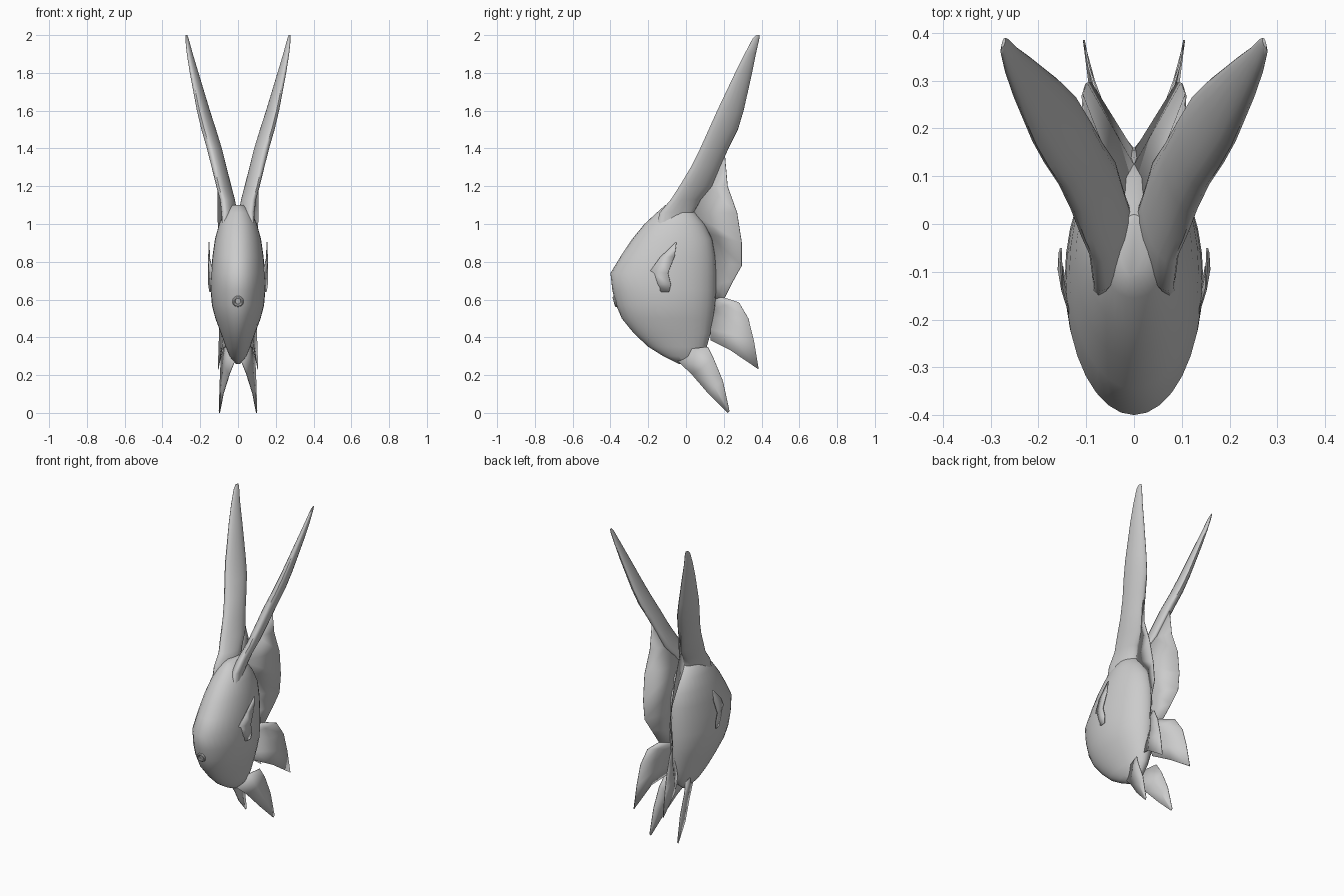
import bpy
import bmesh
import math
from mathutils import Vector

default_cube = bpy.data.objects.get("Cube")
if default_cube:
    bpy.data.objects.remove(default_cube, do_unlink=True)

grey = bpy.data.materials.new("plain grey")
grey.use_nodes = True
grey.diffuse_color = (0.6, 0.6, 0.6, 1)
grey.node_tree.nodes["Principled BSDF"].inputs["Base Color"].default_value = grey.diffuse_color


def finish(name, bm, angle=50):
    """Turn a bmesh into a smooth shaded object with the shared material."""
    bmesh.ops.recalc_face_normals(bm, faces=bm.faces)
    mesh = bpy.data.meshes.new(name)
    bm.to_mesh(mesh)
    bm.free()
    mesh.materials.append(grey)
    obj = bpy.data.objects.new(name, mesh)
    bpy.context.collection.objects.link(obj)
    bpy.ops.object.select_all(action="DESELECT")
    obj.select_set(True)
    bpy.context.view_layer.objects.active = obj
    bpy.ops.object.shade_smooth_by_angle(angle=math.radians(angle))
    return obj


def mirror(obj):
    obj.modifiers.new("other side", "MIRROR").use_axis[0] = True


def bridge(bm, rows, closed):
    """Fill quads between neighbouring rows of vertices."""
    for low, high in zip(rows, rows[1:]):
        count = len(low)
        for i in range(count if closed else count - 1):
            j = (i + 1) % count
            bm.faces.new((low[i], low[j], high[j], high[i]))


def loft(name, sections, sides):
    """Stack level ellipses given as centre, long half axis and thickness."""
    bm = bmesh.new()
    rings = []
    for centre, long_axis, thick in sections:
        centre, long_axis = Vector(centre), Vector(long_axis)
        across = Vector((long_axis.y, -long_axis.x, 0)).normalized() * thick
        ring = []
        for i in range(sides):
            turn = math.tau * i / sides
            ring.append(bm.verts.new(centre + long_axis * math.cos(turn) + across * math.sin(turn)))
        rings.append(ring)
    bridge(bm, rings, True)
    bm.faces.new(rings[0])
    bm.faces.new(rings[-1])
    return finish(name, bm)


def fin(name, rows):
    """Make a mirrored pair of thin sheets from rows of points."""
    bm = bmesh.new()
    bridge(bm, [[bm.verts.new(point) for point in row] for row in rows], False)
    obj = finish(name, bm)
    solid = obj.modifiers.new("thin sheet", "SOLIDIFY")
    solid.thickness = 0.004
    solid.offset = 0
    mirror(obj)
    return obj


# Body: height, front, back and half width of each level
body_levels = [
    (0.26, -0.04, 0.03, 0.012), (0.3, -0.12, 0.08, 0.045), (0.35, -0.2, 0.11, 0.065),
    (0.42, -0.275, 0.13, 0.09), (0.5, -0.34, 0.145, 0.12), (0.57, -0.37, 0.155, 0.138),
    (0.65, -0.39, 0.16, 0.145), (0.74, -0.4, 0.16, 0.143), (0.83, -0.345, 0.155, 0.135),
    (0.92, -0.285, 0.14, 0.122), (1.0, -0.22, 0.1, 0.1), (1.06, -0.155, 0.05, 0.075),
    (1.1, -0.11, 0.02, 0.03),
]
loft("body", [((0, (front + back) / 2, z), (0, (back - front) / 2, 0), width)
              for z, front, back, width in body_levels], 32)

# Long swept horns: height, sideways centre, front, back and half thickness
horn_levels = [
    (0.96, 0.045, -0.16, 0.06, 0.03), (1.06, 0.045, -0.14, 0.04, 0.035),
    (1.13, 0.056, -0.08, 0.08, 0.033), (1.2, 0.075, -0.035, 0.14, 0.032),
    (1.3, 0.1, 0.025, 0.18, 0.034), (1.4, 0.125, 0.075, 0.225, 0.035),
    (1.5, 0.155, 0.12, 0.275, 0.033), (1.6, 0.183, 0.165, 0.305, 0.029),
    (1.8, 0.232, 0.26, 0.35, 0.02), (1.9, 0.255, 0.31, 0.37, 0.014),
    (1.98, 0.27, 0.352, 0.388, 0.008), (2.0, 0.273, 0.37, 0.39, 0.003),
]
horns = []
for z, x, front, back, thick in horn_levels:
    reach = (back - front) / 2
    horns.append(((x, front + reach, z), (-reach * 0.3, reach, 0), thick))
mirror(loft("horns", horns, 16))

# Tall back fins opening as a V from the spine
fin("back_fins", [
    [(0.095, 0.19, 1.36), (0.1, 0.205, 1.37)],
    [(0.05, 0.12, 1.2), (0.105, 0.22, 1.2)],
    [(0.01, 0.03, 1.06), (0.108, 0.27, 1.06)],
    [(0, 0.12, 0.95), (0.1, 0.295, 0.9)],
    [(0, 0.15, 0.8), (0.09, 0.295, 0.78)],
    [(0, 0.155, 0.68), (0.075, 0.25, 0.7)],
    [(0, 0.15, 0.6), (0.05, 0.205, 0.61)],
])

# Tail fins below them
fin("tail_fins", [
    [(0, 0.15, 0.6), (0.03, 0.18, 0.61), (0.05, 0.205, 0.61)],
    [(0, 0.145, 0.55), (0.05, 0.21, 0.57), (0.08, 0.28, 0.585)],
    [(0.01, 0.14, 0.5), (0.065, 0.23, 0.5), (0.095, 0.33, 0.5)],
    [(0.02, 0.13, 0.44), (0.075, 0.23, 0.42), (0.1, 0.36, 0.38)],
    [(0.03, 0.13, 0.385), (0.085, 0.23, 0.335), (0.105, 0.385, 0.23)],
])

# Pointed belly fins reaching the ground
fin("belly_fins", [
    [(0.015, -0.05, 0.28), (0.05, 0.03, 0.34), (0.075, 0.115, 0.35)],
    [(0.045, 0.03, 0.205), (0.07, 0.09, 0.24), (0.09, 0.145, 0.29)],
    [(0.078, 0.12, 0.1), (0.086, 0.15, 0.14), (0.095, 0.195, 0.17)],
    [(0.095, 0.21, 0.01), (0.098, 0.22, 0), (0.1, 0.23, 0.01)],
])

# Small side fins lying along the body
fin("side_fins", [
    [(0.153, -0.06, 0.9), (0.153, -0.05, 0.905)],
    [(0.15, -0.14, 0.82), (0.156, -0.06, 0.83)],
    [(0.134, -0.19, 0.75), (0.158, -0.095, 0.74)],
    [(0.136, -0.17, 0.68), (0.156, -0.08, 0.68)],
    [(0.143, -0.13, 0.64), (0.15, -0.09, 0.64)],
])

# Round mouth ring
bpy.ops.mesh.primitive_torus_add(
    major_segments=20, minor_segments=8, major_radius=0.022, minor_radius=0.008,
    location=(0, -0.375, 0.59), rotation=(math.radians(105), 0, 0))
mouth = bpy.context.object
mouth.name = "mouth"
mouth.data.materials.append(grey)
bpy.ops.object.shade_smooth_by_angle()
